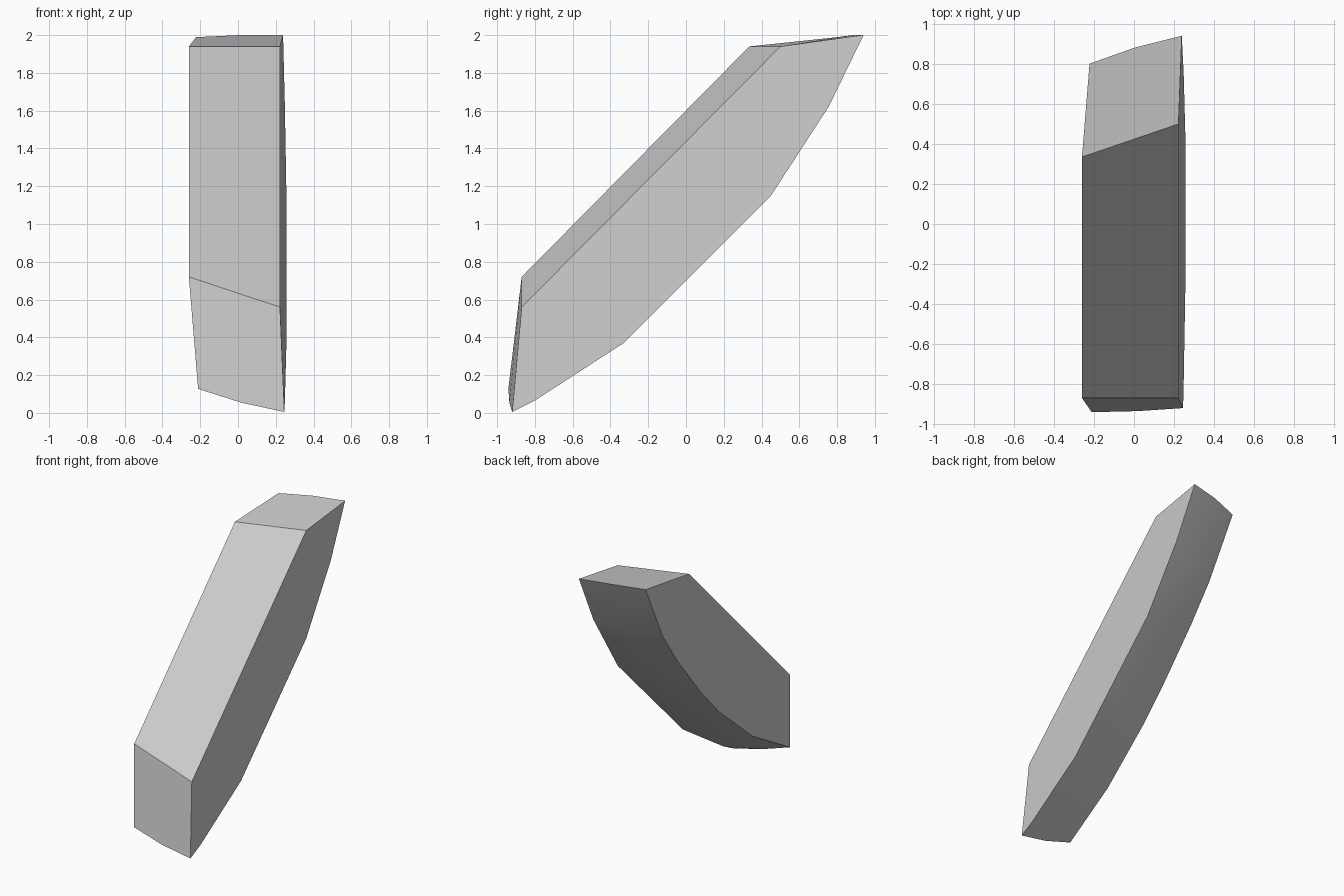
import bpy, bmesh, math
from mathutils import Vector

if "Cube" in bpy.data.objects:
    bpy.data.objects.remove(bpy.data.objects["Cube"])

R = math.sqrt(0.5)


# Block axes: depth runs from the flat front to the curved back, along runs up the lean
def place(x, depth, along):
    return Vector((x, (depth + along) * R, (along - depth) * R))


def left_x(depth):
    return 0.22 + 0.07 * (depth + 1.015)


def right_x(depth):
    return -0.26 + 0.13 * (depth + 1.13)


# Long back edges as (depth, along), top to bottom
left_edge = [(-0.75, 2.08), (-0.612, 1.68), (-0.495, 1.131), (-0.495, 0.58),
             (-0.495, 0.028), (-0.612, -0.52), (-0.654, -0.647)]
right_edge = [(-0.84, 1.973), (-0.69, 1.50), (-0.635, 1.175), (-0.593, 0.72),
              (-0.585, 0.405), (-0.626, -0.105), (-0.755, -0.575)]

bm = bmesh.new()
left = [bm.verts.new(place(left_x(d), d, a)) for d, a in left_edge]
right = [bm.verts.new(place(right_x(d), d, a)) for d, a in right_edge]

# Slightly bulging middle row of the curved back
middle = []
for i, (l, r) in enumerate(zip(left, right)):
    end = (i == 0) - (i == len(left) - 1)
    bulge = place(0, 0.005 if end else 0.012, 0.012 * end)
    middle.append(bm.verts.new((l.co + r.co) / 2 + bulge))

# Flat front corners
front = [bm.verts.new(c) for c in
         ((-0.26, 0.335, 1.94), (0.222, 0.5, 1.94), (0.222, -0.87, 0.56), (-0.26, -0.87, 0.72))]
rt, lt, lb, rb = front

# Front, sides and ends
bm.faces.new(front)
bm.faces.new([lt, lb] + left[::-1])
bm.faces.new([rb, rt] + right)
bm.faces.new([rt, lt, left[0], middle[0], right[0]])
bm.faces.new([lb, rb, right[-1], middle[-1], left[-1]])

# Curved back
for a, b in ((left, middle), (middle, right)):
    for i in range(len(a) - 1):
        bm.faces.new([a[i], a[i + 1], b[i + 1], b[i]])
bmesh.ops.recalc_face_normals(bm, faces=bm.faces[:])

mesh = bpy.data.meshes.new("curved_wedge_block")
bm.to_mesh(mesh)
bm.free()
block = bpy.data.objects.new("curved_wedge_block", mesh)
bpy.context.collection.objects.link(block)

# Plain grey
grey = bpy.data.materials.new("light_grey")
grey.use_nodes = True
color = (0.6, 0.6, 0.6, 1)
grey.diffuse_color = color
grey.node_tree.nodes["Principled BSDF"].inputs["Base Color"].default_value = color
mesh.materials.append(grey)

# Smooth back, crisp edges
bpy.context.view_layer.objects.active = block
block.select_set(True)
bpy.ops.object.shade_smooth_by_angle(angle=math.radians(35))
